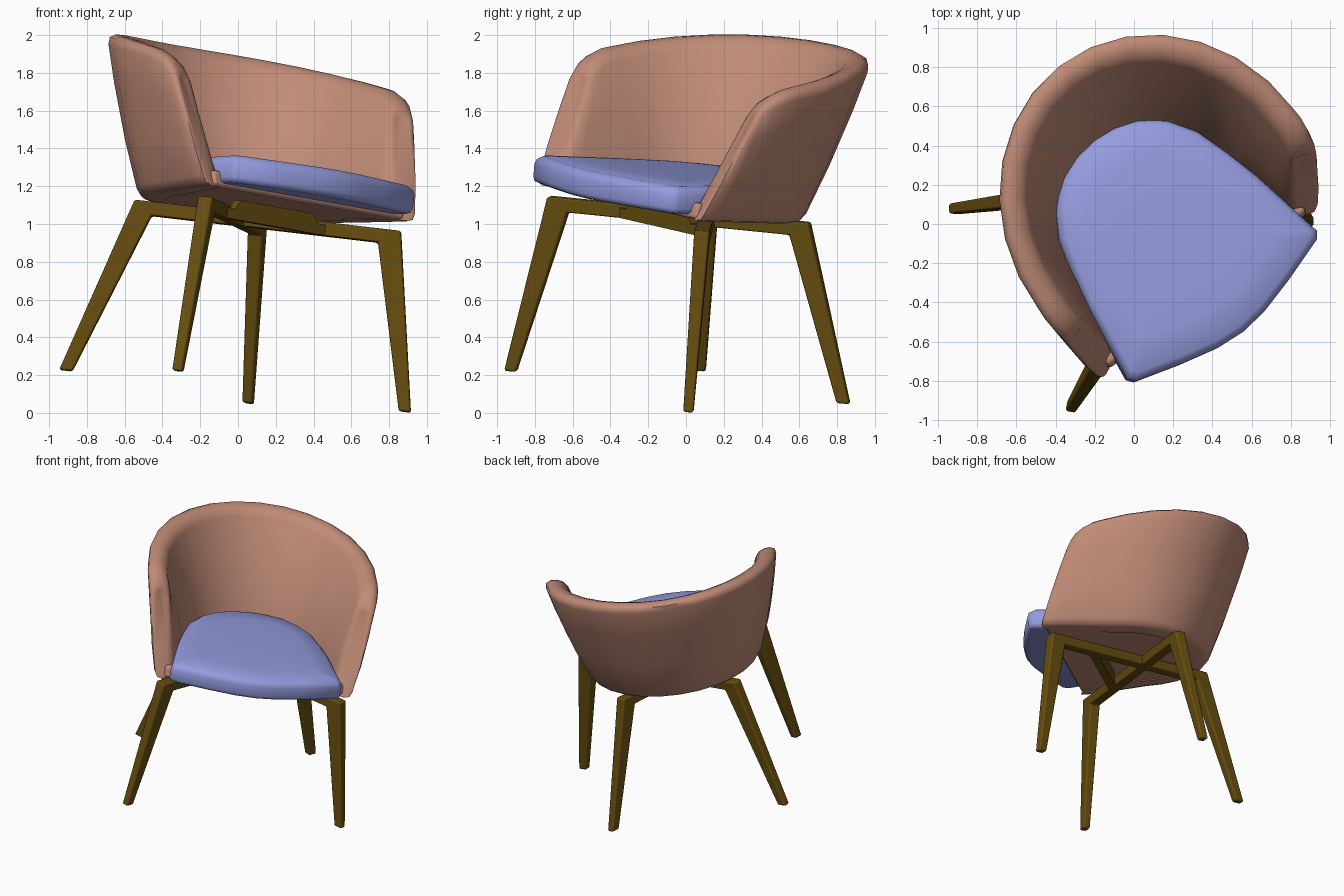
import bpy, bmesh, math
from mathutils import Vector, Matrix

cube = bpy.data.objects.get("Cube")
if cube:
    bpy.data.objects.remove(cube, do_unlink=True)

# Placement of the whole chair: turned to a corner and leaning slightly
side = Vector((0.78, 0.611, -0.14)).normalized()
up = Vector((0.123, 0.07, 0.99))
up = (up - side * up.dot(side)).normalized()
back = up.cross(side)
PLACE = Matrix((side, back, up)).transposed().to_4x4()
PLACE.translation = side * -0.075


def material(name, rgb):
    m = bpy.data.materials.new(name)
    m.use_nodes = True
    m.diffuse_color = (*rgb, 1)
    bsdf = m.node_tree.nodes["Principled BSDF"]
    bsdf.inputs["Base Color"].default_value = (*rgb, 1)
    bsdf.inputs["Roughness"].default_value = 0.7
    return m


tan = material("tan leather", (0.53, 0.26, 0.185))
blue = material("blue fabric", (0.30, 0.335, 0.74))
wood = material("dark wood", (0.135, 0.075, 0.005))


def loft(name, rings, mat, sharp=45):
    """Closed rings of equal size, skinned and capped."""
    n = len(rings[0])
    verts = [tuple(v) for r in rings for v in r]
    faces = [(k * n + i, k * n + (i + 1) % n, (k + 1) * n + (i + 1) % n, (k + 1) * n + i)
             for k in range(len(rings) - 1) for i in range(n)]
    faces += [tuple(range(n)), tuple(range(len(verts) - n, len(verts)))]
    mesh = bpy.data.meshes.new(name)
    mesh.from_pydata(verts, [], faces)
    bm = bmesh.new()
    bm.from_mesh(mesh)
    bmesh.ops.recalc_face_normals(bm, faces=bm.faces)
    bm.to_mesh(mesh)
    bm.free()
    mesh.materials.append(mat)
    ob = bpy.data.objects.new(name, mesh)
    bpy.context.collection.objects.link(ob)
    ob.matrix_world = PLACE
    bpy.ops.object.select_all(action='DESELECT')
    ob.select_set(True)
    bpy.context.view_layer.objects.active = ob
    bpy.ops.object.shade_smooth_by_angle(angle=math.radians(sharp))
    return ob


def bevel(ob, width, segments):
    b = ob.modifiers.new("Bevel", 'BEVEL')
    b.width, b.segments = width, segments
    b.limit_method = 'ANGLE'
    b.angle_limit = math.radians(40)
    b.harden_normals = True


def mirrored(half):
    """Half outline from the centre back to the front, completed across x."""
    return [(-p[0], *p[1:]) for p in reversed(half[1:])] + list(half)


def base_z(y):
    return 1.05 + (0.57 - y) * 0.065


# Shell outlines: half ellipses round the back, then the two arms
base, rim = [], []
for deg in (0, 13, 26, 39, 52, 65, 78, 90):
    s, c = math.sin(math.radians(deg)), math.cos(math.radians(deg))
    base.append((0.625 * s, 0.57 * c))
    rim.append((0.85 * s, 0.93 * c, 1.94 - 0.105 * (1 - c) ** 1.4))
base += [(0.655, -0.13), (0.682, -0.26), (0.704, -0.38), (0.718, -0.46), (0.724, -0.50), (0.726, -0.515)]
rim += [(0.852, -0.06, 1.825), (0.844, -0.13, 1.80), (0.83, -0.19, 1.765),
        (0.82, -0.225, 1.725), (0.815, -0.243, 1.70), (0.812, -0.25, 1.685)]
# The arm ends thin out to a rounded edge
thinning = [0.55, 0.8, 0.95]
fullness = thinning + [1] * (2 * len(base) - 7) + thinning[::-1]
base, rim = mirrored(base), mirrored(rim)

# Shell: rounded wall section carried along the outlines
T, FLARE = 0.145, 0.02
sections = []
for k, (b, r) in enumerate(zip(base, rim)):
    low, high = Vector((*b, base_z(b[1]))), Vector(r)
    run = Vector(rim[min(k + 1, len(rim) - 1)]) - Vector(rim[max(k - 1, 0)])
    inward = Vector((run.y, -run.x, 0)).normalized()
    rise = (high - low).normalized()
    L = (high - low).length
    profile = [(0, 0.05), (0.012, 0.015), (0.05, 0), (L * 0.35, -0.012), (L * 0.7, -0.01),
               (L - 0.06, 0), (L - 0.018, 0.015), (L, 0.05), (L, T - 0.055), (L - 0.018, T - 0.018),
               (L - 0.06, T), (L * 0.5, T + FLARE / 2), (0.05, T + FLARE), (0, T)]
    sections.append([low + rise * u + inward * (T / 2 + (w - T / 2) * fullness[k])
                     for u, w in profile])
loft("shell", sections, tan, 60)

# Floor closing the shell under the cushion, its front edge rounded
floor = loft("shell_floor", [[(x * 0.9, y * deep, base_z(y) + h) for x, y in base[1:-1]]
                             for h, deep in ((0.004, 0.97), (0.09, 0.93))], tan)
bevel(floor, 0.025, 3)

# Cushion: one outline stacked in rounded layers, sinking towards the back
half = [(0, 0.49), (0.13, 0.475), (0.25, 0.43), (0.36, 0.34), (0.45, 0.20), (0.505, 0.02),
        (0.55, -0.16), (0.62, -0.575), (0.595, -0.61), (0.35, -0.685), (0.15, -0.735), (0, -0.75)]
outline = mirrored(half)[:-1]
layers = [(0.95, 1.14), (0.99, 1.15), (1, 1.17), (1, 1.24), (0.985, 1.268),
          (0.94, 1.288), (0.7, 1.302), (0.4, 1.308), (0.15, 1.31)]
loft("seat_cushion", [[(x * s, (y + 0.12) * s - 0.12, z - 0.03 * (y * s + 0.3)) for x, y in outline]
                      for s, z in layers], blue, 60)

# Two crossing frames, each a back leg, a beam and a front leg in one plane
# Station: outer (s, z), inner (s, z), half thickness
stations = [((-0.841, 0.115), (-0.771, 0.115), 0.027),
            ((-0.555, 1.058), (-0.455, 0.985), 0.041),
            ((0.866, 1.064), (0.752, 0.99), 0.041),
            ((1.036, 0.115), (0.971, 0.115), 0.027)]
for sign, name in ((1, "leg_frame_left_front"), (-1, "leg_frame_right_front")):
    along = Vector((0.768 * sign, -0.64, 0))
    across = Vector((0.64, 0.768 * sign, 0))
    centre = Vector((0, 0.11, 0))
    rings = []
    for outer, inner, t in stations:
        o = centre + along * outer[0] + Vector((0, 0, outer[1]))
        i = centre + along * inner[0] + Vector((0, 0, inner[1]))
        rings.append([o - across * t, o + across * t, i + across * t, i - across * t])
    bevel(loft(name, rings, wood), 0.013, 3)

# Cross bar between the beams, with a raised middle carrying the shell
bar = [[(x, y, z) for y, z in ((-0.22, 0.99), (-0.16, 0.99), (-0.16, top), (-0.22, top))]
       for x, top in ((-0.35, 1.045), (-0.28, 1.045), (-0.25, 1.095),
                      (0.25, 1.095), (0.28, 1.045), (0.35, 1.045))]
loft("seat_cross_bar", bar, wood, 30)
